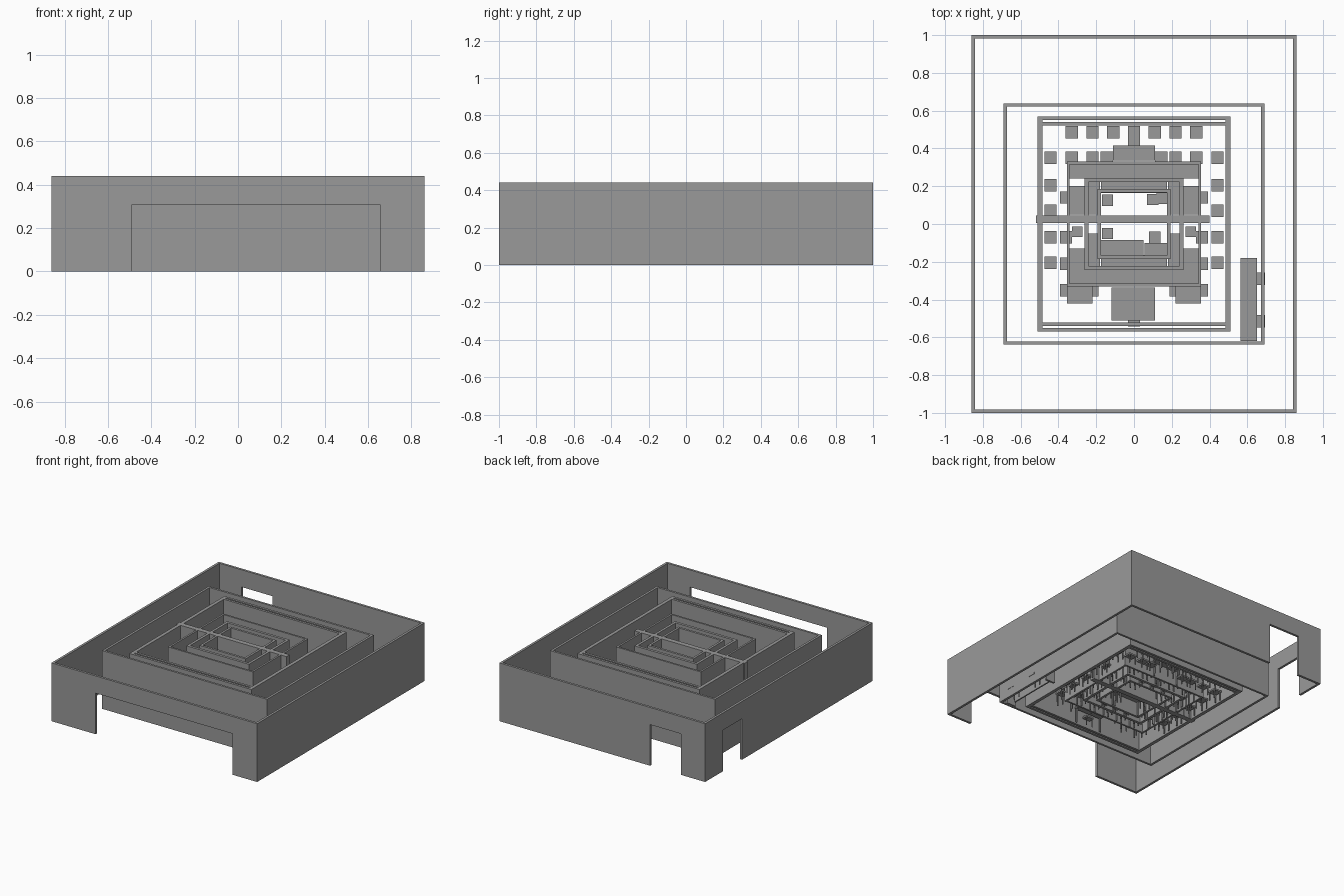
import bpy, bmesh
from mathutils import Vector

if "Cube" in bpy.data.objects:
    bpy.data.objects.remove(bpy.data.objects["Cube"])

H = 0.44      # wall height
DOOR = 0.31   # opening height

grey = bpy.data.materials.new("dark_grey")
grey.diffuse_color = (0.32, 0.32, 0.32, 1)
grey.use_nodes = True
grey.node_tree.nodes["Principled BSDF"].inputs["Base Color"].default_value = grey.diffuse_color


def finish(bm, name):
    bmesh.ops.recalc_face_normals(bm, faces=bm.faces)
    me = bpy.data.meshes.new(name)
    bm.to_mesh(me)
    bm.free()
    me.materials.append(grey)
    ob = bpy.data.objects.new(name, me)
    bpy.context.collection.objects.link(ob)
    return ob


def add_box(bm, x0, x1, y0, y1, z0, z1):
    v = bmesh.ops.create_cube(bm, size=1)["verts"]
    for p in v:
        p.co = Vector((x1 if p.co.x > 0 else x0, y1 if p.co.y > 0 else y0, z1 if p.co.z > 0 else z0))


def box(name, *b):
    bm = bmesh.new()
    add_box(bm, *b)
    return finish(bm, name)


def wall(name, axis, a, b, at, t, opening=None):
    """Upright wall profile with an optional doorway, extruded by its thickness."""
    pts = [(a, 0)]
    if opening:
        o0, o1 = opening
        pts += [(o0, 0), (o0, DOOR), (o1, DOOR), (o1, 0)]
    pts += [(b, 0), (b, H), (a, H)]
    bm = bmesh.new()
    f = bm.faces.new([bm.verts.new((u, at, z) if axis == "x" else (at, u, z)) for u, z in pts])
    ext = bmesh.ops.extrude_face_region(bm, geom=[f])
    moved = [g for g in ext["geom"] if isinstance(g, bmesh.types.BMVert)]
    bmesh.ops.translate(bm, verts=moved, vec=(0, t, 0) if axis == "x" else (t, 0, 0))
    # keep the starting face so the slab is closed on both sides
    if not any(len(g.verts) == len(pts) and all(v not in moved for v in g.verts) for g in bm.faces):
        bmesh.ops.holes_fill(bm, edges=bm.edges, sides=0)
    return finish(bm, name)


def ring(name, x, y, tx, ty, z0=0.0, z1=H):
    """Closed rectangular wall."""
    bm = bmesh.new()
    loops = []
    for z in (z0, z1):
        for dx, dy in ((0, 0), (tx, ty)):
            loops.append([bm.verts.new((sx * (x - dx), sy * (y - dy), z))
                          for sx, sy in ((-1, -1), (1, -1), (1, 1), (-1, 1))])
    ob, ib, ot, it = loops
    for p, q in ((ob, ib), (ot, it), (ob, ot), (ib, it)):
        for i in range(4):
            j = (i + 1) % 4
            bm.faces.new((p[i], p[j], q[j], q[i]))
    return finish(bm, name)


def table(name, x0, x1, y0, y1, h=0.12, t=0.012, leg=0.008):
    """Flat top on four thin legs."""
    x0, x1 = min(x0, x1), max(x0, x1)
    y0, y1 = min(y0, y1), max(y0, y1)
    bm = bmesh.new()
    add_box(bm, x0, x1, y0, y1, h - t, h)
    for lx in (x0 + 0.004, x1 - 0.004 - leg):
        for ly in (y0 + 0.004, y1 - 0.004 - leg):
            add_box(bm, lx, lx + leg, ly, ly + leg, 0, h - t)
    return finish(bm, name)


def stool(x, y, s=0.0325):
    table("stool", x - s, x + s, y - s, y + s, 0.075, 0.012, 0.007)


# outer walls with doorways
wall("front_wall", "x", -0.86, 0.86, -1.0, 0.018, (-0.49, 0.655))
wall("back_wall", "x", -0.86, 0.86, 0.982, 0.018, (-0.66, -0.40))
wall("left_wall", "y", -0.982, 0.982, -0.86, 0.018, (0.56, 0.785))
wall("right_wall", "y", -0.982, 0.982, 0.842, 0.018)

# nested rectangular walls
ring("second_wall", 0.69, 0.637, 0.018, 0.016)
ring("third_wall", 0.51, 0.568, 0.026, 0.018)
for s in (-1, 1):
    box("third_wall_lining", -0.485, 0.485, s * 0.53 - 0.009, s * 0.53 + 0.009, 0, H)
ring("fourth_wall", 0.355, 0.33, 0.014, 0.014)
ring("fifth_wall", 0.262, 0.243, 0.02, 0.02)
ring("inner_wall", 0.192, 0.185, 0.017, 0.017)
box("cross_wall", -0.52, 0.40, 0.006, 0.044, 0, H)

# stools along the outer aisle
for i in range(-3, 4):
    stool(i * 0.11, 0.485)
for s in (-1, 1):
    for y in (0.35, 0.205, 0.07, -0.07, -0.205):
        stool(s * 0.442, y)

# stools beside the fourth wall
for s in (-1, 1):
    for y in (0.14, -0.07, -0.21, -0.35):
        stool(s * 0.36, y)
    for x in (0.33, 0.22, 0.145):
        stool(s * x, 0.35)
    stool(s * 0.22, -0.35)
    table("front_side_table", s * 0.22, s * 0.355, -0.42, -0.325)

# head tables front and back
table("front_head_table", -0.12, 0.11, -0.51, -0.335)
table("back_head_table", -0.11, 0.11, 0.335, 0.415)
stool(0, -0.51)
stool(0, 0.42)

# tables and tucked-in stools between the fourth and fifth walls
for s in (-1, 1):
    for y0, y1 in ((-0.24, -0.13), (0.05, 0.20)):
        table("side_table", s * 0.255, s * 0.345, y0, y1)
    for y in (-0.16, -0.04, 0.12):
        stool(s * 0.30, y, 0.028)
    for x0, x1 in ((-0.345, 0), (0, 0.345)):
        table("long_table", x0, x1, s * 0.24, s * 0.325)
    for i in range(-2, 3):
        stool(i * 0.12, s * 0.285, 0.028)

# tables and tucked-in stools between the fifth and inner walls
for s in (-1, 1):
    for y0, y1 in ((-0.24, -0.05), (0.05, 0.24)):
        table("inner_side_table", s * 0.18, s * 0.245, y0, y1)
        stool(s * 0.217, (y0 + y1) / 2, 0.02)
    table("inner_long_table", -0.175, 0.175, s * 0.165, s * 0.24)
    for x in (-0.1, 0, 0.1):
        stool(x, s * 0.205, 0.018)

# centre tables and stools
table("centre_table", -0.175, 0.05, -0.165, -0.085)
table("centre_table", 0.055, 0.175, -0.165, -0.10)
for x, y in ((-0.14, 0.125), (0.1, 0.13), (0.15, 0.135), (-0.14, -0.05), (0.11, -0.07)):
    stool(x, y, 0.03)

# side desk with its two stools
box("desk_top", 0.565, 0.65, -0.62, -0.18, 0.11, 0.125)
for y in (-0.62, -0.195):
    box("desk_panel", 0.57, 0.645, y, y + 0.015, 0, 0.11)
box("desk_front", 0.57, 0.58, -0.605, -0.195, 0.03, 0.11)
for y in (-0.29, -0.515):
    stool(0.66, y)
